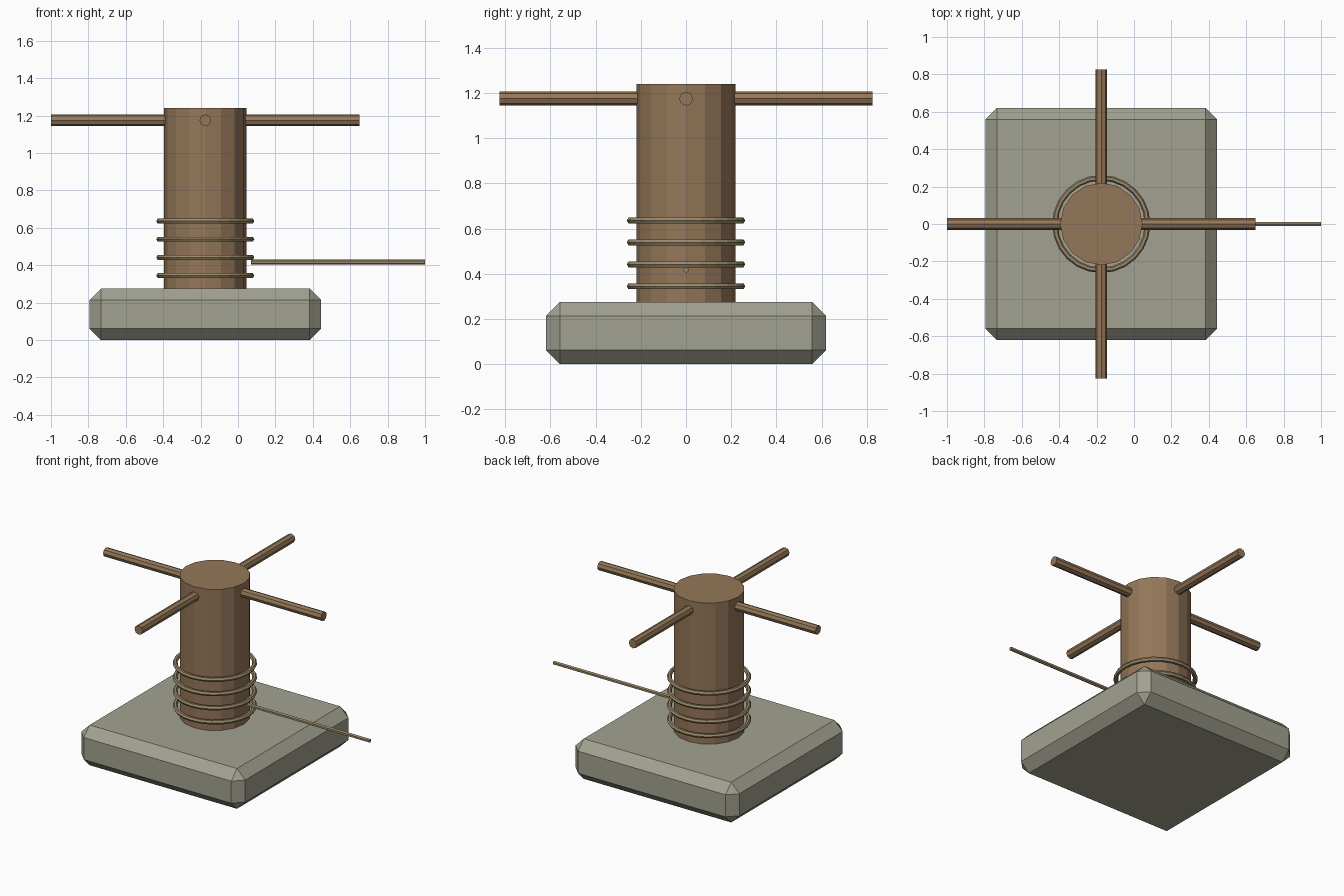
import bpy
from math import pi
from mathutils import Vector

if "Cube" in bpy.data.objects:
    bpy.data.objects.remove(bpy.data.objects["Cube"], do_unlink=True)

CX = -0.175  # axis of the drum


def material(name, rgb):
    m = bpy.data.materials.new(name)
    m.use_nodes = True
    m.diffuse_color = (*rgb, 1)
    m.node_tree.nodes["Principled BSDF"].inputs["Base Color"].default_value = (*rgb, 1)
    return m


wood = material("brown wood", (0.30, 0.185, 0.10))
stone = material("grey stone", (0.36, 0.36, 0.285))
rope = material("tan rope", (0.32, 0.25, 0.145))


def finish(name, mat):
    ob = bpy.context.object
    ob.name = name
    ob.data.materials.append(mat)
    return ob


def rod(name, mat, start, end, radius, sides):
    a, b = Vector(start), Vector(end)
    bpy.ops.mesh.primitive_cylinder_add(
        vertices=sides, radius=radius, depth=(b - a).length, location=(a + b) / 2,
        rotation=(b - a).to_track_quat('Z', 'Y').to_euler())
    return finish(name, mat)


# Chamfered stone base
bpy.ops.mesh.primitive_cube_add(size=1, location=(CX, 0, 0.1375))
base = finish("stone_base", stone)
base.scale = (1.24, 1.24, 0.275)
bpy.ops.object.transform_apply(location=False, rotation=False, scale=True)
bevel = base.modifiers.new("chamfer", 'BEVEL')
bevel.width = 0.062
bevel.segments = 1

# Upright drum
rod("drum", wood, (CX, 0, 0.27), (CX, 0, 1.24), 0.22, 16)

# Crossed push bars
Z_BAR = 1.175
rod("push_bar_side", wood, (CX - 0.825, 0, Z_BAR), (CX + 0.825, 0, Z_BAR), 0.031, 8)
rod("push_bar_front", wood, (CX, -0.825, Z_BAR), (CX, 0.825, Z_BAR), 0.031, 8)

# Rope coils
for i in range(4):
    bpy.ops.mesh.primitive_torus_add(
        major_radius=0.247, minor_radius=0.015, major_segments=24, minor_segments=6,
        location=(CX, 0, 0.345 + i * 0.097))
    finish(f"rope_coil_{i + 1}", rope)

# Loose rope end
rod("rope_tail", rope, (0.07, 0, 0.417), (1, 0, 0.417), 0.013, 6)
